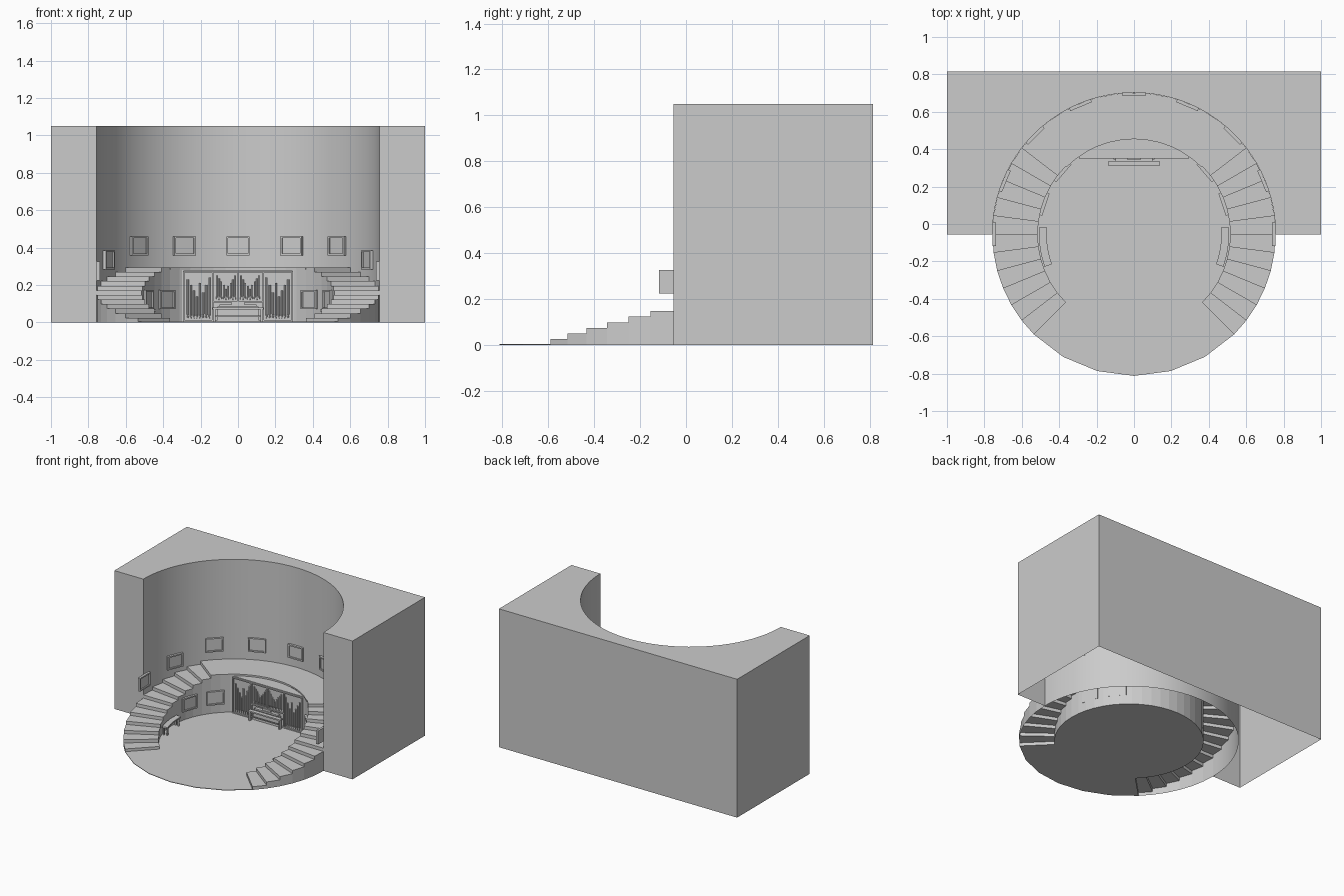
import bpy, bmesh, math
from mathutils import Matrix, Vector

cube = bpy.data.objects.get("Cube")
if cube:
    bpy.data.objects.remove(cube, do_unlink=True)

grey = bpy.data.materials.new("plain grey")
grey.use_nodes = True
grey.diffuse_color = (0.6, 0.6, 0.6, 1)
grey.node_tree.nodes["Principled BSDF"].inputs["Base Color"].default_value = (0.6, 0.6, 0.6, 1)

CY = -0.055                 # centre of the round hall
R_OUT, R_IN = 0.757, 0.515  # outer wall and gallery edge
STEPS = 12
RISE = 0.0245
TOP = STEPS * RISE


def polar(r, deg):
    a = math.radians(deg)
    return (r * math.cos(a), CY + r * math.sin(a))


def arc(r, start, end, count):
    return [polar(r, start + (end - start) * i / count) for i in range(count + 1)]


def finish(name, bm, smooth=False):
    mesh = bpy.data.meshes.new(name)
    bm.to_mesh(mesh)
    bm.free()
    mesh.materials.append(grey)
    ob = bpy.data.objects.new(name, mesh)
    bpy.context.scene.collection.objects.link(ob)
    if smooth:
        bpy.ops.object.select_all(action='DESELECT')
        ob.select_set(True)
        bpy.context.view_layer.objects.active = ob
        bpy.ops.object.shade_smooth_by_angle(angle=math.radians(30))
    return ob


def prism(bm, pts, z0, z1, bottom=True):
    """Upright prism from a counter-clockwise outline."""
    low = [bm.verts.new((x, y, z0)) for x, y in pts]
    high = [bm.verts.new((x, y, z1)) for x, y in pts]
    n = len(pts)
    for i in range(n):
        j = (i + 1) % n
        bm.faces.new((low[i], low[j], high[j], high[i]))
    bm.faces.new(high)
    if bottom:
        bm.faces.new(low[::-1])


def box(bm, x0, x1, y0, y1, z0, z1, mat=Matrix()):
    size = Matrix.Diagonal((x1 - x0, y1 - y0, z1 - z0, 1))
    mid = Matrix.Translation(((x0 + x1) / 2, (y0 + y1) / 2, (z0 + z1) / 2))
    bmesh.ops.create_cube(bm, size=1, matrix=mat @ mid @ size)


def border(bm, x0, x1, z0, z1, w, y0, y1, mat=Matrix()):
    """Four bars around a rectangle."""
    box(bm, x0, x1, y0, y1, z0, z0 + w, mat)
    box(bm, x0, x1, y0, y1, z1 - w, z1, mat)
    box(bm, x0, x0 + w, y0, y1, z0 + w, z1 - w, mat)
    box(bm, x1 - w, x1, y0, y1, z0 + w, z1 - w, mat)


# Block with a half-round hall, open underneath
bm = bmesh.new()
outline = [(1, CY), (1, 0.815), (-1, 0.815), (-1, CY)] + arc(R_OUT, 180, 0, 48)
prism(bm, outline, 0, 1.05, bottom=False)
finish("hall_block", bm, True)

# Floor: full radius in front, gallery radius between the stairs
bm = bmesh.new()
prism(bm, arc(R_OUT, 225, 315, 6) + arc(R_IN, -45, 225, 36), 0, 0.004)
finish("floor", bm)

# Curved stairs
for side, s in (("left", 1), ("right", -1)):
    bm = bmesh.new()

    def quad(*pts):
        vs = [bm.verts.new((s * x, y, z)) for (x, y), z in pts]
        bm.faces.new(vs if s > 0 else vs[::-1])

    for i in range(STEPS):
        a0, a1 = (-45 + 90 * (i + k) / STEPS for k in (0, 1))
        i0, i1, o0, o1 = polar(R_IN, a0), polar(R_IN, a1), polar(R_OUT, a0), polar(R_OUT, a1)
        z, below = (i + 1) * RISE, i * RISE
        quad((i0, z), (o0, z), (o1, z), (i1, z))
        quad((i0, below), (o0, below), (o0, z), (i0, z))
        quad((i1, 0), (i0, 0), (i0, z), (i1, z))
        if a0 < -0.1:
            quad((o0, 0), (o1, 0), (o1, z), (o0, z))
    bmesh.ops.remove_doubles(bm, verts=bm.verts, dist=0.0001)
    finish(side + "_stairs", bm)

# Gallery deck with its wall below
bm = bmesh.new()
inner, outer = arc(R_IN, 45, 135, 12), arc(R_OUT, 45, 135, 12)
for k in range(12):
    (a, b), (c, d) = inner[k:k + 2], outer[k:k + 2]
    for ring in (((a, TOP), (c, TOP), (d, TOP), (b, TOP)),
                 ((b, 0), (a, 0), (a, TOP), (b, TOP))):
        bm.faces.new([bm.verts.new((*p, z)) for p, z in ring])
bmesh.ops.remove_doubles(bm, verts=bm.verts, dist=0.0001)
finish("gallery", bm)

bm = bmesh.new()
prism(bm, arc(R_IN, 45, 135, 12) + arc(R_IN - 0.006, 135, 45, 12), TOP - 0.01, TOP)
bmesh.ops.recalc_face_normals(bm, faces=bm.faces)
finish("gallery_lip", bm)


# Picture frames on the outer wall and under the gallery
def picture(name, r, deg, z):
    x, y = polar(r, deg)
    mat = Matrix.Translation((x, y, z)) @ Matrix.Rotation(math.radians(deg - 90), 4, 'Z')
    b = bmesh.new()
    border(b, -0.0625, 0.0625, -0.051, 0.051, 0.01, -0.018, -0.001, mat)
    box(b, -0.053, 0.053, -0.009, -0.001, -0.042, 0.042, mat)
    finish(name, b)


picture("upper_picture_middle", R_OUT, 90, 0.41)
for label, r, deg, z in (("upper_picture_back", R_OUT, 67.5, 0.41),
                         ("upper_picture_corner", R_OUT, 45, 0.41),
                         ("upper_picture_side", R_OUT, 22.5, 0.335),
                         ("upper_picture_front", R_OUT, 0, 0.275),
                         ("lower_picture_back", R_IN, 41, 0.122),
                         ("lower_picture_side", R_IN, 18.5, 0.122)):
    picture(label + "_left", r, deg, z)
    picture(label + "_right", r, 180 - deg, z)

# Organ case filling the flat chord under the gallery
FRONT = 0.36
bm = bmesh.new()
prism(bm, arc(R_IN - 0.003, 54.3, 125.7, 10), 0, 0.28)
finish("organ_case", bm)

bm = bmesh.new()
border(bm, -0.295, 0.295, 0.004, 0.275, 0.008, FRONT - 0.01, FRONT + 0.004)
for s in (-1, 1):
    box(bm, s * 0.136 - 0.004, s * 0.136 + 0.004, FRONT - 0.01, FRONT + 0.004, 0.012, 0.267)
box(bm, -0.132, 0.132, FRONT - 0.01, FRONT + 0.004, 0.108, 0.116)
box(bm, -0.004, 0.004, FRONT - 0.01, FRONT + 0.004, 0.116, 0.267)
finish("organ_mouldings", bm)


# Organ pipes: a tapered foot under a straight tube
def pipes(name, xs, base, heights, radius):
    b = bmesh.new()
    for x, h in zip(xs, heights):
        foot = 0.025
        for r1, r2, z, d in ((radius * 0.35, radius, base, foot), (radius, radius, base + foot, h - foot)):
            bmesh.ops.create_cone(b, cap_ends=True, segments=10, radius1=r1, radius2=r2, depth=d,
                                  matrix=Matrix.Translation((x, FRONT - 0.004, z + d / 2)))
    finish(name, b, True)


for side, s in (("left", 1), ("right", -1)):
    outer_xs = [s * (0.153 + 0.0165 * i) for i in range(8)]
    pipes(side + "_tall_pipes", outer_xs, 0.02,
          [0.22, 0.18, 0.14, 0.19, 0.12, 0.15, 0.18, 0.21], 0.006)
    inner_xs = [s * (0.014 + 0.0125 * i) for i in range(9)]
    pipes(side + "_short_pipes", inner_xs, 0.12,
          [0.13, 0.11, 0.09, 0.075, 0.06, 0.08, 0.1, 0.115, 0.13], 0.0048)

# Organ console and its bench
bm = bmesh.new()
box(bm, -0.1, 0.1, 0.335, FRONT, 0.085, 0.097)
box(bm, -0.035, 0.035, 0.342, 0.35, 0.097, 0.112)
box(bm, -0.11, 0.11, 0.345, FRONT, 0.004, 0.085)
finish("organ_console", bm)

bm = bmesh.new()
box(bm, -0.135, 0.135, 0.31, 0.338, 0.07, 0.08)
for s in (-1, 1):
    box(bm, s * 0.125 - 0.006, s * 0.125 + 0.006, 0.313, 0.335, 0.004, 0.07)
box(bm, -0.12, 0.12, 0.322, 0.327, 0.03, 0.038)
finish("organ_bench", bm)

# Curved benches along the stair walls
for side, flip in (("left", False), ("right", True)):
    bm = bmesh.new()
    prism(bm, arc(0.508, -20, 4.5, 6) + arc(0.467, 4.5, -20, 6), 0.06, 0.07)
    for deg in (-18, 2.5):
        for r in (0.475, 0.5):
            x, y = polar(r, deg)
            box(bm, x - 0.005, x + 0.005, y - 0.005, y + 0.005, 0.004, 0.06)
    if flip:
        bmesh.ops.scale(bm, vec=Vector((-1, 1, 1)), verts=bm.verts)
    bmesh.ops.recalc_face_normals(bm, faces=bm.faces)
    finish(side + "_curved_bench", bm)
